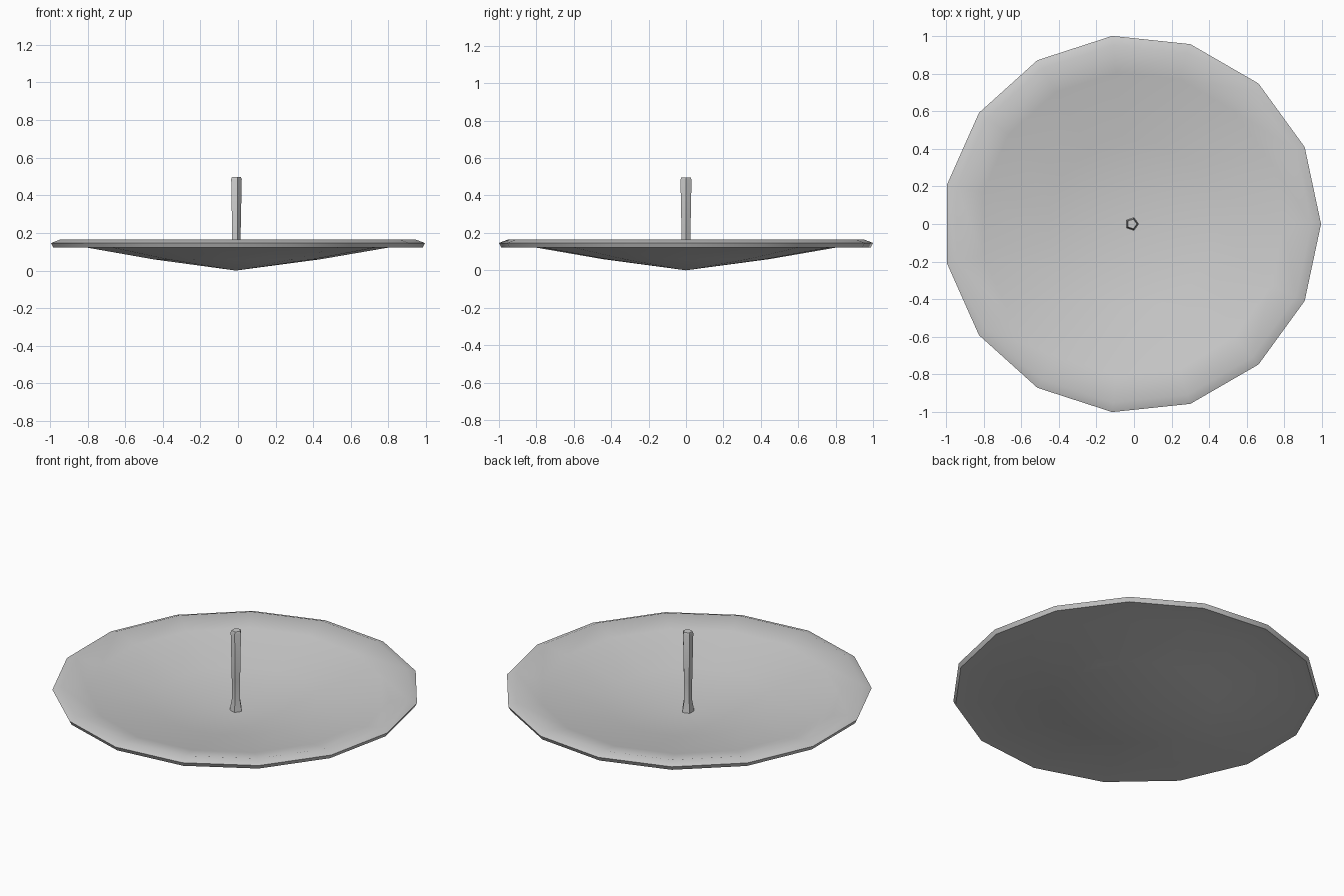
import bpy, bmesh
from math import cos, sin, pi

if "Cube" in bpy.data.objects:
    bpy.data.objects.remove(bpy.data.objects["Cube"])


def lathe(name, profile, sides, x0, angle):
    """Spin (radius, z) points around a vertical axis; radius 0 makes a pole."""
    bm = bmesh.new()
    rings = []
    for r, z in profile:
        n = sides if r else 1
        rings.append([bm.verts.new((x0 + r * cos(2 * pi * i / sides),
                                    r * sin(2 * pi * i / sides), z)) for i in range(n)])
    for a, b in zip(rings, rings[1:]):
        for i in range(sides):
            j = (i + 1) % sides
            quad = [a[i % len(a)], a[j % len(a)], b[j % len(b)], b[i % len(b)]]
            bm.faces.new(list(dict.fromkeys(quad)))
    bmesh.ops.recalc_face_normals(bm, faces=bm.faces)
    mesh = bpy.data.meshes.new(name)
    bm.to_mesh(mesh)
    bm.free()
    obj = bpy.data.objects.new(name, mesh)
    bpy.context.collection.objects.link(obj)
    bpy.context.view_layer.objects.active = obj
    obj.select_set(True)
    bpy.ops.object.shade_smooth_by_angle(angle=angle)
    obj.select_set(False)
    return obj


# Shallow dish: underside from the centre out, rolled rim, then the inside
lathe("dish", [(0, 0), (0.45, 0.06), (0.81, 0.122), (0.993, 0.122),
               (1.0055, 0.146), (0.955, 0.165),
               (0.81, 0.134), (0.45, 0.07), (0, 0.012)], 15, -0.011, pi / 3)

# Central antenna mast with a flared foot and bevelled tip
lathe("mast", [(0, 0.008), (0.036, 0.012), (0.034, 0.03), (0.025, 0.08),
               (0.025, 0.2), (0.031, 0.485), (0.026, 0.497), (0, 0.497)],
      5, -0.011, pi / 4)
